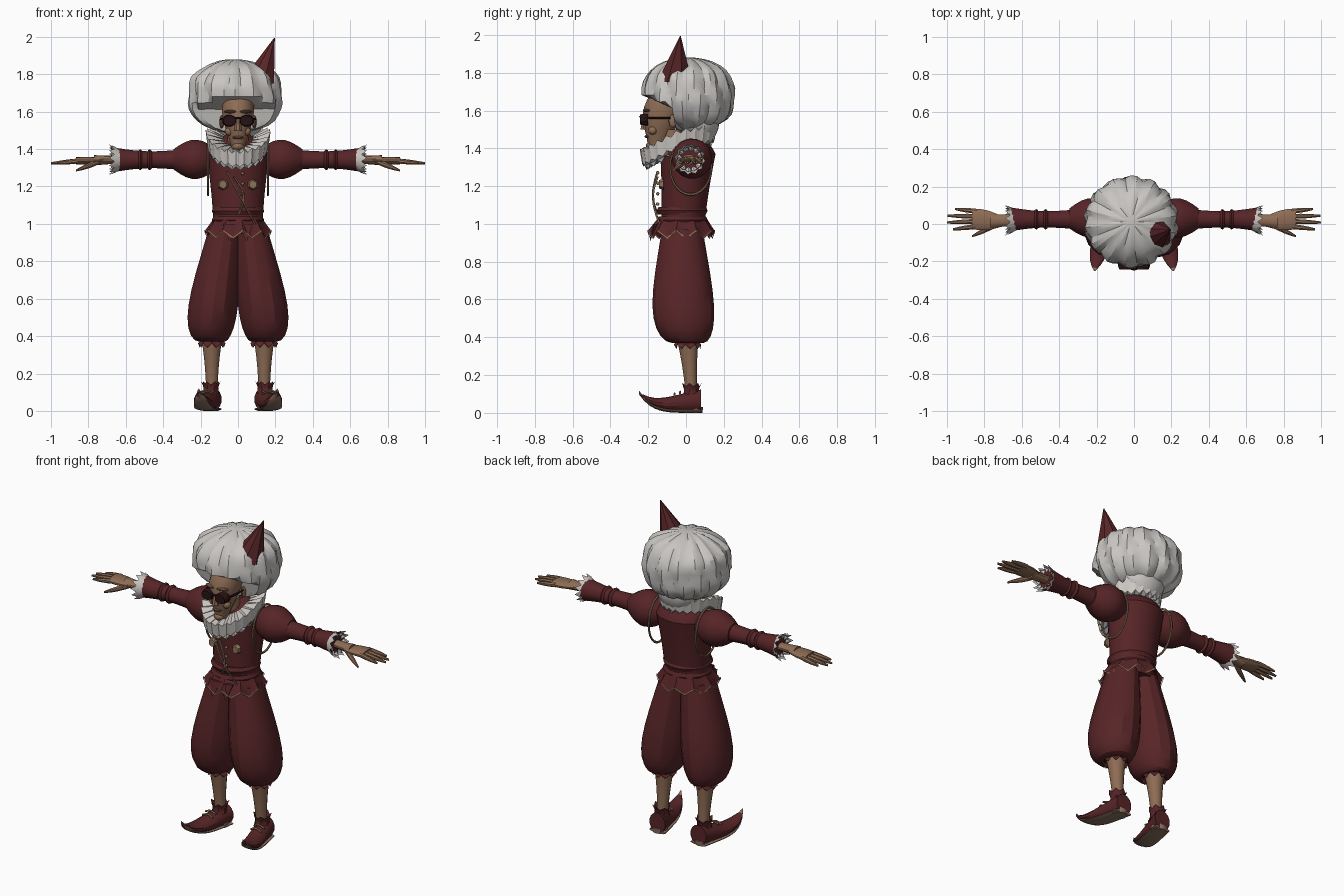
import bpy, bmesh, math
from mathutils import Matrix, Vector

if "Cube" in bpy.data.objects:
    bpy.data.objects.remove(bpy.data.objects["Cube"])


def material(name, red, green, blue):
    mat = bpy.data.materials.new(name)
    mat.use_nodes = True
    colour = (red, green, blue, 1)
    mat.diffuse_color = colour
    mat.node_tree.nodes["Principled BSDF"].inputs["Base Color"].default_value = colour
    return mat


RED = material("dark red cloth", .095, .018, .02)
HAIR = material("grey white hair", .58, .56, .54)
RUFF = material("ruff white", .6, .57, .54)
LACE = material("lace grey", .3, .3, .3)
SKIN = material("tan skin", .27, .15, .09)
LIPS = material("shadowed skin", .15, .08, .05)
GLASS = material("dark lens", .02, .006, .007)
TRIM = material("dull gold trim", .27, .17, .1)
SOLE = material("tan sole", .25, .16, .11)
MESHES = []


def finish(name, bm, mat):
    bmesh.ops.recalc_face_normals(bm, faces=bm.faces)
    mesh = bpy.data.meshes.new(name)
    bm.to_mesh(mesh)
    bm.free()
    mesh.materials.append(mat)
    ob = bpy.data.objects.new(name, mesh)
    bpy.context.collection.objects.link(ob)
    MESHES.append(ob)
    return ob


def loft(name, rings, mat, sides=14, axis=2, caps=True):
    """Each ring: centre, radius across, radius along the second direction, zigzag."""
    bm = bmesh.new()
    first, second = [i for i in range(3) if i != axis]
    loops = []
    for centre, width, height, zig in rings:
        loop = []
        for k in range(sides):
            angle = math.tau * (k + .5) / sides
            point = Vector(centre)
            shift = zig if k % 2 else -zig
            point[first] += (width + shift * .4) * math.cos(angle)
            point[second] += (height + shift * .4) * math.sin(angle)
            point[axis] += shift
            loop.append(bm.verts.new(point))
        loops.append(loop)
    for low, high in zip(loops, loops[1:]):
        for k in range(sides):
            after = (k + 1) % sides
            bm.faces.new((low[k], low[after], high[after], high[k]))
    if caps:
        bm.faces.new(loops[0])
        bm.faces.new(loops[-1])
    return finish(name, bm, mat)


def tube(name, start, end, thick, thin, mat, bulge=0, skew=1, depth=1, sway=(0, 0, 0),
         zig=0, steps=6, sides=14, caps=True):
    """Tapered limb with a sine bulge; skew moves the bulge towards one end."""
    start, end, sway = Vector(start), Vector(end), Vector(sway)
    span = end - start
    axis = max(range(3), key=lambda i: abs(span[i]))
    rings = []
    for i in range(steps + 1):
        s = i / steps
        t = s ** (1 / skew)
        wave = math.sin(math.pi * s)
        radius = thick + (thin - thick) * t + bulge * wave
        rings.append((start + span * t + sway * wave, radius, radius * depth, zig * t))
    return loft(name, rings, mat, sides, axis, caps)


def cord(name, start, end, sway=(0, 0, 0), mat=TRIM):
    return tube(name, start, end, .006, .006, mat, sway=sway, sides=5)


def blob(name, place, size, mat, turn=0):
    bm = bmesh.new()
    bmesh.ops.create_uvsphere(bm, u_segments=12, v_segments=8, radius=1)
    bm.transform(Matrix.Translation(place) @ Matrix.Rotation(turn, 4, "Z") @ Matrix.Diagonal((*size, 1)))
    return finish(name, bm, mat)


def pair(ob):
    """Name the part left and add its mirrored right twin."""
    base = ob.name
    ob.name = "left_" + base
    mesh = ob.data.copy()
    mesh.transform(Matrix.Diagonal((-1, 1, 1, 1)))
    mesh.flip_normals()
    twin = bpy.data.objects.new("right_" + base, mesh)
    bpy.context.collection.objects.link(twin)
    MESHES.append(twin)


# Legs and puffed breeches
pair(tube("calf", (.14, .03, .08), (.14, .01, .38), .03, .055, SKIN, bulge=-.005))
pair(tube("breeches", (.14, .01, .37), (.07, -.02, .97), .07, .09, RED, bulge=.06, skew=.53, depth=1.2,
          sway=(.015, -.015, 0), steps=9))
pair(tube("knee_ruffle", (.14, .01, .39), (.14, .01, .35), .05, .07, RED, zig=.012, steps=2, sides=18, caps=False))
blob("breeches_patch", (-.175, -.14, .45), (.014, .004, .014), TRIM, turn=-.3)

# Curled shoes, turned outward towards the toe
def shoe_shape(t, upper):
    y = .08 - .33 * t
    lift = .1 * t ** 5
    width = .05 * (1 - t ** 6) + .004
    height = .06 * (1 - t) ** .6 + .002 if upper else .01
    return (.14 + .07 * t, y, lift + height), width, height, 0


steps = [i / 12 for i in range(13)]
pair(loft("shoe", [shoe_shape(t, True) for t in steps], RED, axis=1))
pair(loft("sole", [shoe_shape(t, False) for t in steps], SOLE, axis=1))
pair(tube("heel", (.145, .045, 0), (.145, .045, .03), .042, .045, SOLE, steps=1))
pair(tube("shoe_collar", (.145, .025, .09), (.145, .03, .15), .045, .05, RED, bulge=-.008, zig=.008, caps=False))
for i in range(2):
    y, z = -.03 - i * .03, .1 - i * .01
    pair(cord("shoe_lace", (.13, y, z), (.2, y, z), (0, 0, .012)))

# Jacket body, waist bands, skirt tabs
tube("jacket", (0, -.02, .95), (0, .01, 1.37), .13, .17, RED, bulge=-.006, depth=.87, sides=20)
tube("jacket_shoulders", (0, .01, 1.37), (0, 0, 1.48), .17, .06, RED, bulge=.02, depth=.87, sides=20)
for z in (1, 1.05):
    tube("waist_band", (0, -.02, z), (0, -.02, z + .04), .132, .132, RED, bulge=.01, depth=.96, sides=20, steps=2)
skirt = (0, -.025, .945)
tube("jacket_skirt", (0, -.02, 1.03), skirt, .13, .17, RED, zig=.02, sides=20, steps=3, caps=False)
loft("skirt_trim", [((0, -.025, z), .174, .174, .02) for z in (.95, .94)], TRIM, sides=20, caps=False)
pair(tube("front_point", (.04, -.16, 1), (.045, -.19, .91), .045, .004, RED, depth=.25, sides=6))

# Buttons, badges, cords
for i in range(4):
    blob("button", (.025, -.15, 1.27 - i * .055), (.009, .009, .009), TRIM)
pair(tube("badge", (.08, -.142, 1.21), (.08, -.12, 1.21), .022, .03, TRIM, sides=6, steps=1))
cord("chest_cord", (-.06, -.15, 1.28), (.09, -.14, 1), (0, -.03, 0))
cord("button_cord", (-.02, -.15, 1.25), (0, -.15, 1.05), (.04, -.025, 0))
bpy.ops.mesh.primitive_torus_add(major_segments=24, minor_segments=6, major_radius=1, minor_radius=.05)
armhole = bpy.context.object
armhole.name = "armhole_cord"
armhole.data.materials.append(TRIM)
armhole.data.transform(Matrix.Translation((.16, .025, 1.3)) @ Matrix.Diagonal((.12, .11, .145, 1))
                       @ Matrix.Rotation(math.pi / 2, 4, "Y"))
MESHES.append(armhole)
pair(armhole)

# Puffed sleeves, arm bands and frilled cuffs
pair(tube("puff_sleeve", (.12, .035, 1.345), (.345, .03, 1.345), .06, .055, RED, bulge=.05, steps=7, sides=16))
pair(tube("sleeve", (.33, .025, 1.343), (.66, .025, 1.343), .052, .065, RED, bulge=-.013))
for x in (.46, .51):
    pair(tube("sleeve_band", (x, .025, 1.343), (x + .025, .025, 1.343), .044, .044, RED, bulge=.012, steps=4))
pair(tube("cuff_frill", (.63, .02, 1.343), (.675, .02, 1.343), .055, .077, RUFF, zig=.014, steps=2, sides=24,
          caps=False))
pair(tube("cuff_lining", (.65, .02, 1.343), (.67, .02, 1.343), .03, .065, RUFF, zig=.01, steps=2, sides=24,
          caps=False))

# Hands
pair(tube("wrist", (.64, .02, 1.343), (.77, .015, 1.34), .032, .04, SKIN, depth=.7, bulge=-.003))
pair(tube("palm", (.72, .015, 1.34), (.865, .027, 1.337), .034, .056, SKIN, depth=.35, bulge=.01))
for i in range(4):
    y = .068 - .027 * i
    tip = 1.003 - .018 * (i - 1.6) ** 2
    pair(tube("finger", (.84, y, 1.338), (tip, y + .012 - .009 * i, 1.324), .014, .006, SKIN, bulge=.003, sides=8))
pair(tube("thumb", (.73, 0, 1.338), (.865, -.065, 1.286), .014, .006, SKIN, bulge=.006, sides=8))

# Pleated neck ruff, tilted down at the front
def tilt(ob):
    for v in ob.data.vertices:
        reach = v.co.y + .04
        v.co.z += reach * (.52 if reach < 0 else .15)


collar = ((1.46, .08), (1.49, .17), (1.41, .16), (1.39, .08))
tilt(loft("neck_ruff", [((0, -.04, z), r, r * 1.18, (r - .08) / 8) for z, r in collar], RUFF, sides=48, caps=False))
tilt(tube("ruff_lace", (0, -.04, 1.4), (0, -.04, 1.385), .09, .147, LACE, depth=1.18, zig=.012, steps=2, sides=40,
          caps=False))

# Head and face
tube("neck", (0, -.05, 1.36), (0, -.08, 1.5), .06, .055, SKIN)
tube("head", (0, -.16, 1.39), (0, -.07, 1.75), .03, .05, SKIN, bulge=.045, skew=1.3, depth=1.25,
     sway=(0, -.01, 0), steps=9, sides=18)
tube("nose", (0, -.215, 1.5), (0, -.21, 1.59), .022, .009, SKIN, depth=1.3, sides=8, steps=2)
blob("lips", (0, -.205, 1.462), (.03, .014, .009), LIPS)
blob("chin", (0, -.185, 1.415), (.03, .027, .022), SKIN)
pair(blob("cheek", (.045, -.175, 1.495), (.024, .024, .024), SKIN))
pair(blob("brow", (.042, -.21, 1.6), (.036, .016, .009), LIPS, turn=.3))
pair(blob("ear", (.087, -.07, 1.545), (.012, .022, .035), SKIN))

# Sunglasses
pair(tube("lens", (.045, -.243, 1.552), (.05, -.2, 1.552), .034, .039, GLASS, depth=.8, bulge=.003, sides=12))
cord("glasses_bridge", (-.02, -.237, 1.567), (.02, -.237, 1.567), (0, -.005, 0), GLASS)
pair(cord("glasses_arm", (.08, -.22, 1.56), (.09, -.06, 1.56), (.006, 0, 0), GLASS))

# Big lobed hair, cut back around the face
bm = bmesh.new()
bmesh.ops.create_uvsphere(bm, u_segments=48, v_segments=18, radius=1)
for v in bm.verts:
    x, y, z = v.co
    around, side = math.atan2(y, x), math.hypot(x, y)
    lobe = abs(math.sin(7 * around + .7 * math.sin(3 * z)))
    lump = 1 + side * (.1 * lobe - .06) + .015 * math.sin(9 * z + 3 * x)
    boxy = lump * (1 + .4 * (side * z) ** 2)
    v.co = (.245 * x * boxy - .015, .238 * y * boxy + .012, .197 * z * lump + 1.682)
    drop = 1.685 - v.co.z
    if drop > 0:
        v.co.y = max(v.co.y, min(2.6 * drop - .25, .2 * drop - .09))
finish("hair", bm, HAIR)
tube("nape_hair", (0, .09, 1.435), (0, .07, 1.56), .06, .14, HAIR, bulge=.02, depth=.75, zig=.005, sides=20)

# Tilted pointed hat
tube("pointed_hat", (.1, -.06, 1.75), (.195, -.03, 1.995), .1, .002, RED, sides=8, steps=3)

# Soft shading with sharp creases
bpy.ops.object.select_all(action="DESELECT")
for ob in MESHES:
    ob.select_set(True)
bpy.context.view_layer.objects.active = armhole
bpy.ops.object.shade_smooth_by_angle(angle=math.radians(28))
